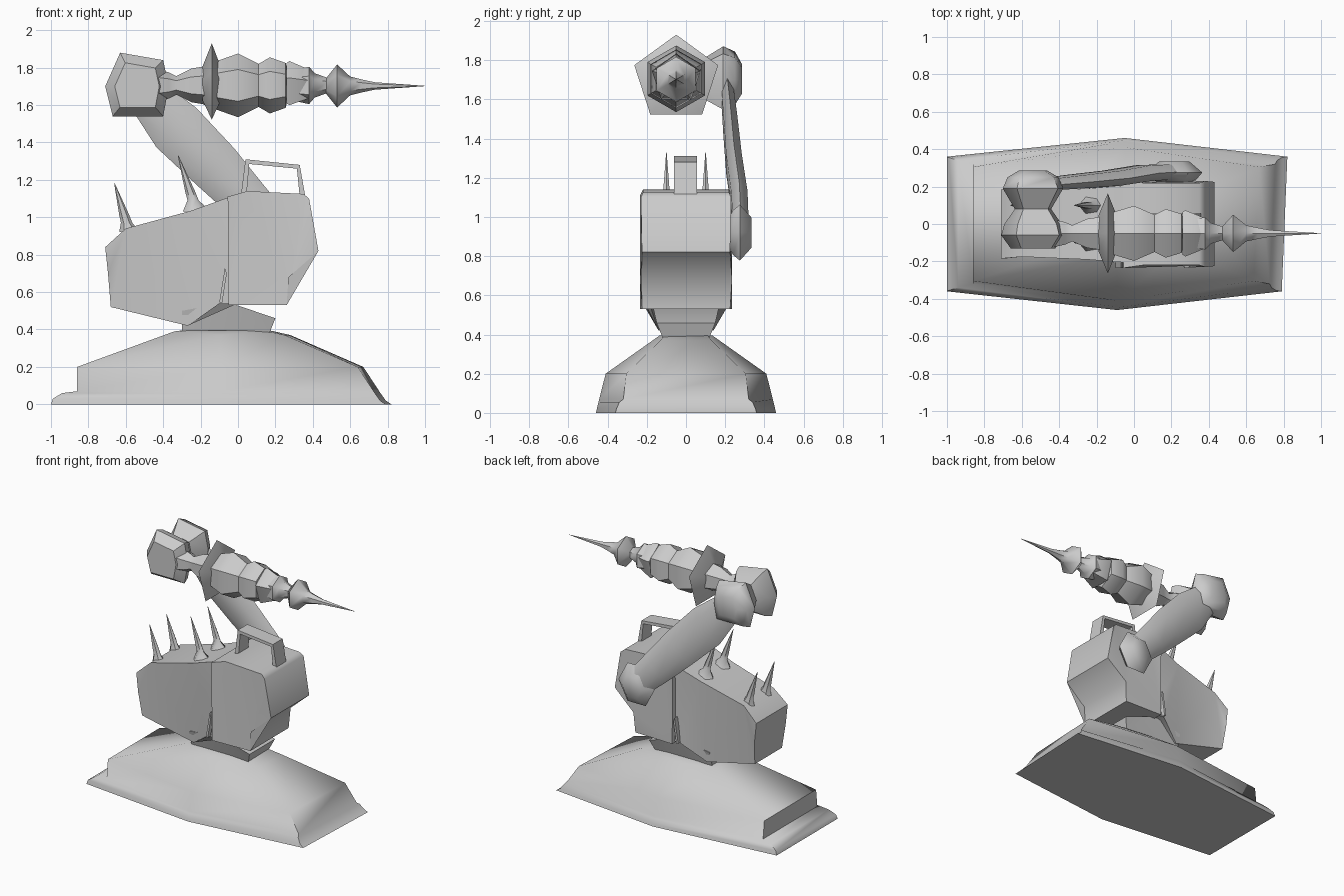
import bpy, bmesh, math
from mathutils import Vector


def loft(name, rings):
    """Skin a list of equal-length point rings and cap both ends."""
    bm = bmesh.new()
    vs = [[bm.verts.new(p) for p in r] for r in rings]
    n = len(vs[0])
    for a, b in zip(vs, vs[1:]):
        for i in range(n):
            j = (i + 1) % n
            bm.faces.new((a[i], a[j], b[j], b[i]))
    caps = [bm.faces.new(vs[0]), bm.faces.new(vs[-1])]
    bmesh.ops.triangulate(bm, faces=caps)
    bmesh.ops.recalc_face_normals(bm, faces=bm.faces)
    me = bpy.data.meshes.new(name)
    bm.to_mesh(me)
    bm.free()
    ob = bpy.data.objects.new(name, me)
    bpy.context.collection.objects.link(ob)
    return ob


def slab(name, pts):
    """Side profile (x, z, half width) extruded symmetrically in y."""
    return loft(name, [[(x, s * w, z) for x, z, w in pts] for s in (-1, 1)])


def lathe_x(name, prof, sides, y=-0.05, z=1.705):
    """Polygonal turning around the x axis, one corner pointing up."""
    ang = [2 * math.pi * i / sides for i in range(sides)]
    return loft(name, [[(x, y + r * math.sin(a), z + r * math.cos(a)) for a in ang]
                       for x, r in prof])


# Base: stretched hexagon rising to the neck
def hexring(xl, xr, ye, ym, z, zl=None):
    zl = z if zl is None else zl
    return [(xl, -ye, zl), (-0.09, -ym, z), (xr - 0.02, -ye, z),
            (xr + 0.01, ye, z), (-0.05, ym, z), (xl, ye, zl)]


loft("base", [
    hexring(-1.0, 0.81, 0.36, 0.46, 0.0),
    hexring(-0.99, 0.78, 0.355, 0.455, 0.02, 0.03),
    hexring(-0.94, 0.755, 0.34, 0.447, 0.055, 0.06),
    hexring(-0.86, 0.745, 0.32, 0.443, 0.07),
    hexring(-0.86, 0.66, 0.305, 0.41, 0.20),
    hexring(-0.34, 0.27, 0.13, 0.17, 0.37, 0.39),
    hexring(-0.30, 0.16, 0.11, 0.135, 0.395)])

# Neck between base and body
slab("neck", [(-0.30, 0.39, 0.12), (0.17, 0.385, 0.12), (0.20, 0.46, 0.15),
              (-0.05, 0.545, 0.17), (-0.30, 0.50, 0.15)])

# Body: rear hull and wider front block
slab("rear_hull", [(-0.71, 0.84, 0.185), (-0.60, 0.94, 0.175), (-0.25, 1.035, 0.19),
                   (0.0, 1.125, 0.21), (0.0, 0.54, 0.20), (-0.10, 0.54, 0.21),
                   (-0.27, 0.42, 0.14), (-0.68, 0.52, 0.16), (-0.695, 0.70, 0.185)])
slab("front_block", [(-0.055, 1.11, 0.235), (0.05, 1.14, 0.22), (0.35, 1.125, 0.22),
                     (0.38, 1.10, 0.23), (0.43, 0.82, 0.225), (0.27, 0.68, 0.235),
                     (0.26, 0.53, 0.225), (-0.05, 0.53, 0.235)])

# Bracing strut beside the block's lower corner
for s in (-1, 1):
    loft("strut", [[(x, s * y, z) for x, z in
                    ((-0.10, 0.545), (-0.085, 0.54), (-0.06, 0.70), (-0.07, 0.73))]
                   for y in (0.20, 0.235)])


# Back spikes: two mirrored pairs, flared at the foot
def spike(x0, z0, x1, z1, y, foot):
    h = [(0, foot), (0.2, 0.03), (0.35, 0.027), (1, 0.002)]
    rings = []
    for t, r in h:
        c = Vector((x0 + (x1 - x0) * t, y, z0 + (z1 - z0) * t))
        rings.append([c + Vector((r * math.cos(i * math.pi / 3),
                                  0.7 * r * math.sin(i * math.pi / 3), 0))
                      for i in range(6)])
    loft("back_spike", rings)


for s in (-1, 1):
    spike(-0.58, 0.92, -0.66, 1.18, s * 0.10, 0.055)
    spike(-0.22, 1.03, -0.32, 1.33, s * 0.10, 0.075)

# Carrying handle: bent flat bar
outer = [(0.015, 1.11), (0.04, 1.31), (0.33, 1.28), (0.36, 1.11)]
inner = [(0.045, 1.11), (0.06, 1.285), (0.315, 1.26), (0.33, 1.11)]
loft("handle", [[(o[0], -0.06, o[1]), (o[0], 0.055, o[1]),
                 (i[0], 0.055, i[1]), (i[0], -0.06, i[1])]
                for o, i in zip(outer, inner)])

# Upper arm: flat hexagonal section running diagonally up the far side
arm = []
side = Vector((1, 0, 1)).normalized()
for x, y, z, w, t in ((-0.48, 0.21, 1.64, 0.11, 0.03), (-0.33, 0.225, 1.48, 0.15, 0.035),
                      (-0.12, 0.245, 1.27, 0.14, 0.04), (0.05, 0.272, 1.09, 0.12, 0.042),
                      (0.20, 0.28, 0.94, 0.10, 0.04)):
    c = Vector((x, y, z))
    arm.append([c + side * w * a + Vector((0, t * b, 0)) for a, b in
                ((1, 0), (.5, 1), (-.5, 1), (-1, 0), (-.5, -1), (.5, -1))])
loft("upper_arm", arm)

# Shoulder joint
loft("shoulder_joint", [[(0.215 + r * math.cos(i * math.pi / 3), y,
                          0.92 + 1.1 * r * math.sin(i * math.pi / 3 )) for i in range(6)]
                        for y, r in ((0.215, 0.07), (0.24, 0.12), (0.275, 0.15), (0.335, 0.08))])

# Elbow: waisted six-sided drum lying along y
drum = [(-.17, 0), (-.09, .18), (.14, .14), (.17, 0), (.14, -.16), (-.13, -.16)]
loft("elbow", [[(-0.54 + k * x, y, 1.70 + k * z) for x, z in drum]
               for y, k in ((-0.13, 0.7), (-0.06, 1.0), (0.0, 0.9), (0.08, 0.57),
                            (0.19, 0.95), (0.25, 0.8), (0.285, 0.45))])

# Forearm: segmented spindle, flange and needle
lathe_x("forearm", [(-0.45, 0.09), (-0.37, 0.07), (-0.33, 0.05), (-0.25, 0.09),
                    (-0.19, 0.10), (-0.10, 0.135), (0.0, 0.17), (0.11, 0.115),
                    (0.17, 0.15), (0.255, 0.12), (0.265, 0.075), (0.38, 0.10),
                    (0.41, 0.065), (0.48, 0.04)], 6)
lathe_x("flange", [(-0.19, 0.10), (-0.14, 0.225), (-0.10, 0.12)], 5)
lathe_x("tail_ring", [(0.26, 0.12), (0.275, 0.13), (0.38, 0.085)], 5)
lathe_x("needle", [(0.47, 0.04), (0.53, 0.115), (0.60, 0.05), (0.66, 0.035),
                   (0.73, 0.02), (1.0, 0.001)], 6, -0.05, 1.702)

# Soft shading with the hard corners kept
for ob in bpy.context.collection.objects:
    ob.select_set(True)
    bpy.context.view_layer.objects.active = ob
bpy.ops.object.shade_smooth_by_angle(angle=math.radians(48))
